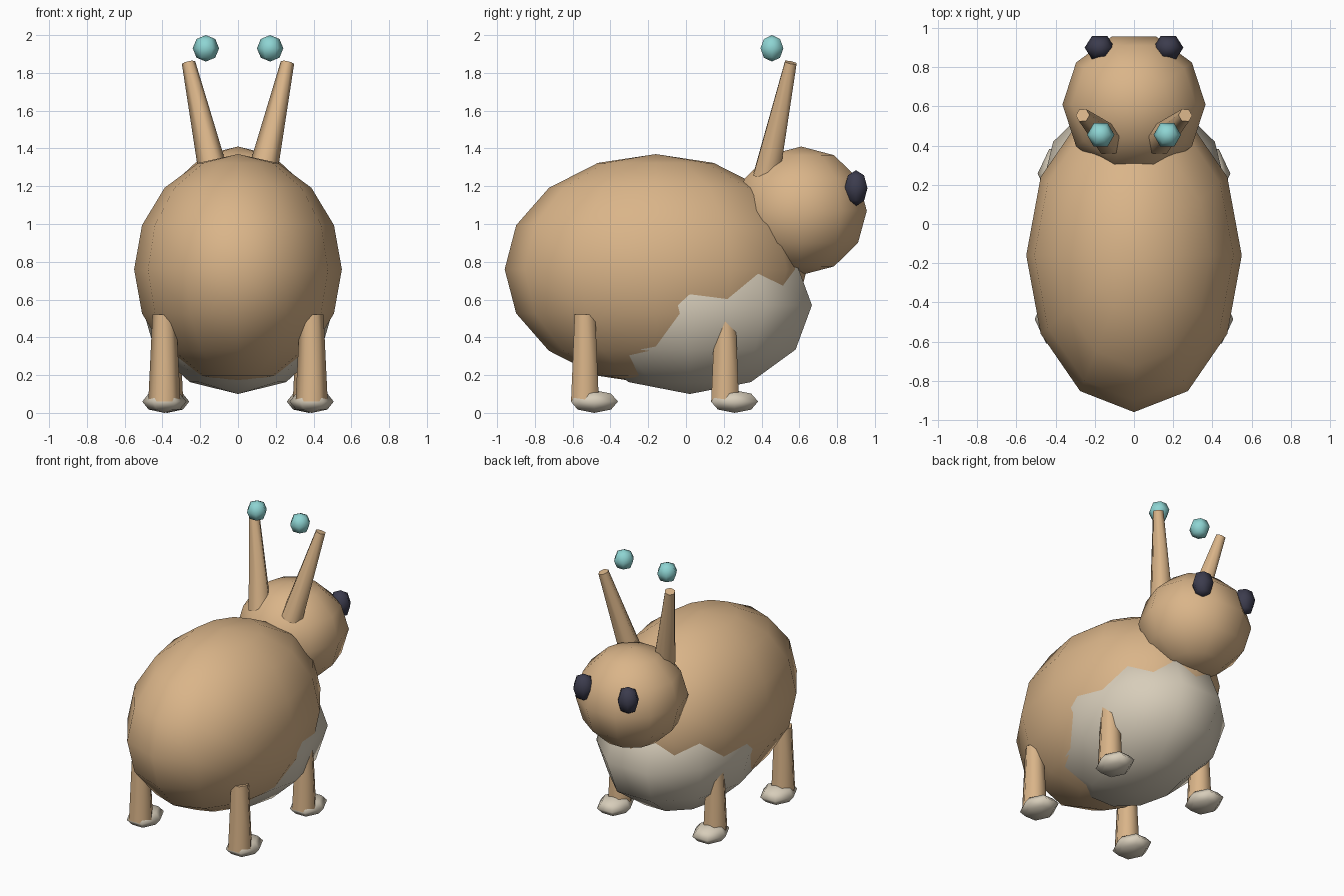
import bpy
import bmesh
import math
from mathutils import Matrix, Vector

if "Cube" in bpy.data.objects:
    bpy.data.objects.remove(bpy.data.objects["Cube"], do_unlink=True)


def material(name, rgb):
    mat = bpy.data.materials.new(name)
    mat.use_nodes = True
    color = (*rgb, 1.0)
    mat.diffuse_color = color
    bsdf = next(n for n in mat.node_tree.nodes if n.type == "BSDF_PRINCIPLED")
    bsdf.inputs["Base Color"].default_value = color
    return mat


tan = material("tan fur", (0.70, 0.46, 0.25))
cream = material("cream", (0.68, 0.61, 0.49))
teal = material("pale teal", (0.27, 0.66, 0.65))
dark = material("dark eye", (0.045, 0.045, 0.075))


def finish(bm, name, mat):
    """Smooth the curved faces, keep end caps flat, and link the object."""
    for face in bm.faces:
        face.smooth = len(face.verts) <= 4
    mesh = bpy.data.meshes.new(name)
    bm.to_mesh(mesh)
    bm.free()
    mesh.materials.append(mat)
    obj = bpy.data.objects.new(name, mesh)
    bpy.context.collection.objects.link(obj)
    return obj


def align_to_x(bm):
    """Turn the mesh about z so that one column of vertices lies on the x axis."""
    v = next(v.co for v in bm.verts if v.co.xy.length > 0.01)
    turn = Matrix.Rotation(-math.atan2(v.y, v.x), 4, "Z")
    bmesh.ops.transform(bm, matrix=turn, verts=bm.verts)


def ellipsoid(name, center, radii, segments, rings, mat):
    bm = bmesh.new()
    bmesh.ops.create_uvsphere(bm, u_segments=segments, v_segments=rings, radius=1)
    align_to_x(bm)
    bmesh.ops.scale(bm, vec=radii, verts=bm.verts)
    bmesh.ops.translate(bm, vec=center, verts=bm.verts)
    return finish(bm, name, mat)


def taper(name, start, end, r_start, r_end, mat):
    """Six-sided tapered rod between two points."""
    start, end = Vector(start), Vector(end)
    axis = end - start
    bm = bmesh.new()
    bmesh.ops.create_cone(bm, cap_ends=True, segments=6, radius1=r_start,
                          radius2=r_end, depth=axis.length)
    align_to_x(bm)
    tilt = Vector((0, 0, 1)).rotation_difference(axis).to_matrix().to_4x4()
    place = Matrix.Translation((start + end) / 2) @ tilt
    bmesh.ops.transform(bm, matrix=place, verts=bm.verts)
    return finish(bm, name, mat)


# Torso, belly and head
ellipsoid("body", (0, -0.16, 0.76), (0.55, 0.80, 0.61), 12, 8, tan)
ellipsoid("belly", (0, 0.02, 0.57), (0.51, 0.68, 0.47), 10, 6, cream)
ellipsoid("head", (0, 0.61, 1.07), (0.365, 0.365, 0.34), 10, 6, tan)

for side, s in (("left", 1), ("right", -1)):
    # Eyes, ears and the floating balls above them
    ellipsoid(f"{side}_eye", (s * 0.175, 0.90, 1.19), (0.077, 0.07, 0.095), 6, 4, dark)
    taper(f"{side}_ear", (s * 0.125, 0.425, 1.25), (s * 0.262, 0.555, 1.855),
          0.08, 0.036, tan)
    ellipsoid(f"{side}_ball", (s * 0.17, 0.455, 1.93), (0.07, 0.07, 0.07), 6, 4, teal)

    # Legs and feet
    for end, x, y in (("head_end", 0.375, 0.207), ("tail_end", 0.39, -0.535)):
        taper(f"{side}_{end}_leg", (s * x, y, 0.06), (s * x, y, 0.52),
              0.085, 0.063, tan)
        ellipsoid(f"{side}_{end}_foot", (s * x, y + 0.05, 0.06),
                  (0.117, 0.144, 0.06), 6, 4, cream)
